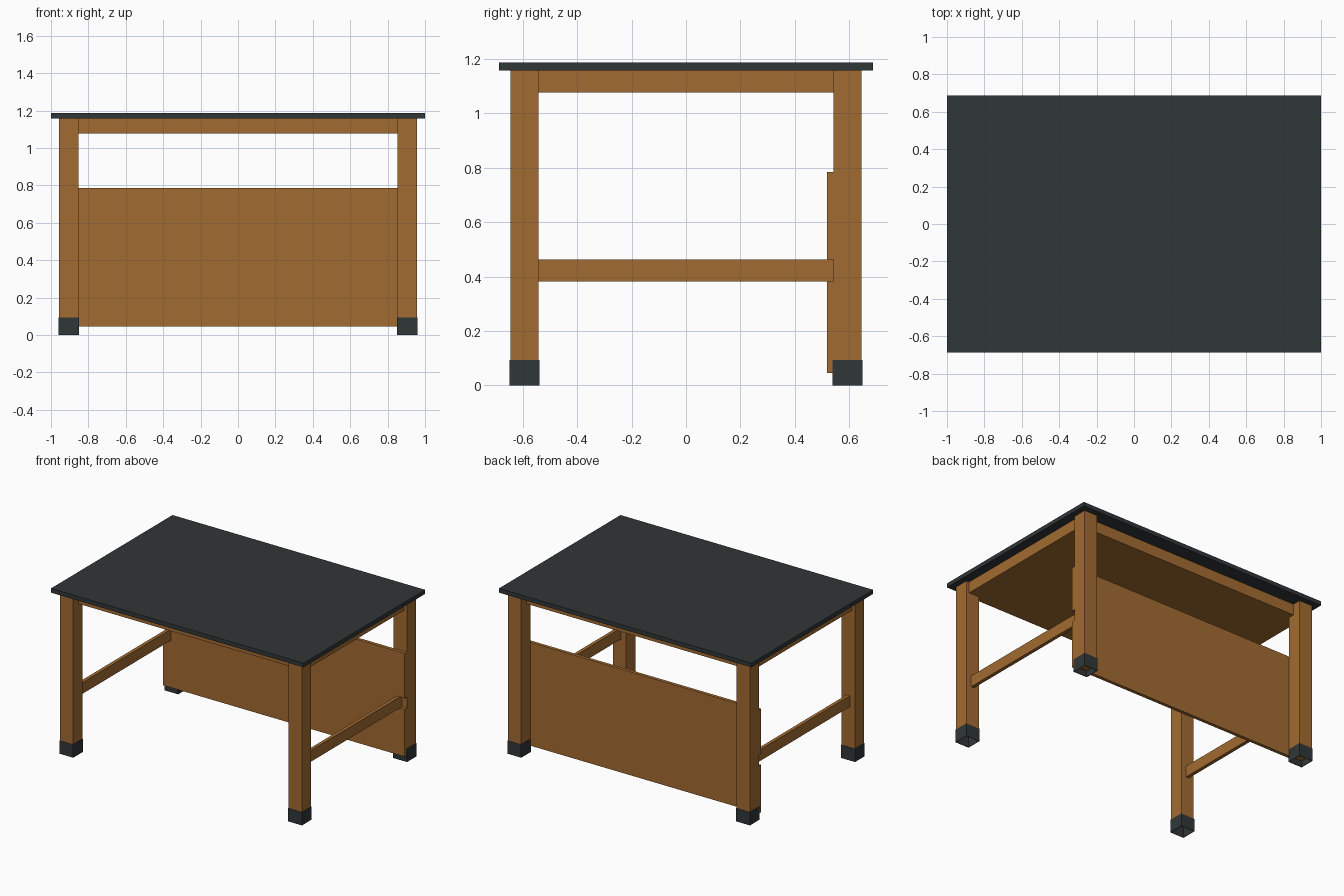
import bpy, bmesh

if "Cube" in bpy.data.objects:
    bpy.data.objects.remove(bpy.data.objects["Cube"])


def material(name, rgb):
    m = bpy.data.materials.new(name)
    m.diffuse_color = (*rgb, 1.0)
    m.use_nodes = True
    m.node_tree.nodes["Principled BSDF"].inputs["Base Color"].default_value = m.diffuse_color
    return m


WOOD = material("brown wood", (0.365, 0.147, 0.031))
DARK = material("dark slate", (0.030, 0.037, 0.038))


def add_object(name, bm, mat):
    bmesh.ops.recalc_face_normals(bm, faces=bm.faces)
    me = bpy.data.meshes.new(name)
    bm.to_mesh(me)
    bm.free()
    me.materials.append(mat)
    ob = bpy.data.objects.new(name, me)
    bpy.context.collection.objects.link(ob)
    return ob


def box(name, x, y, z, mat, open_ends=False):
    """Box from (min, max) ranges; open_ends removes top and bottom."""
    bm = bmesh.new()
    bmesh.ops.create_cube(bm, size=1)
    for v in bm.verts:
        v.co = [r[0] if c < 0 else r[1] for c, r in zip(v.co, (x, y, z))]
    if open_ends:
        bm.normal_update()
        ends = [f for f in bm.faces if abs(f.normal.z) > 0.5]
        bmesh.ops.delete(bm, geom=ends, context='FACES_ONLY')
    return add_object(name, bm, mat)


def around(c, half):
    return (c - half, c + half)


LX, LY, LW = 0.906, 0.594, 0.052      # leg centre and half width
IX, IY = LX - LW, LY - LW             # inner leg faces
RAIL = 0.0125                         # half thickness of stretchers
TOP, FRAME_LOW = 1.157, 1.077
ST_LOW, ST_HIGH = 0.383, 0.463
FX, FY = 0.935, 0.585                 # outer faces of the frame block

# Table top
box("table_top", (-1, 1), (-0.6875, 0.6875), (TOP, 1.187), DARK)

# Solid wooden frame block under the top, notched around the legs
corner = [(FX, -IY), (FX, IY), (IX, IY), (IX, FY)]
outline = corner + [(-x, y) for x, y in reversed(corner)] + [(-IX, -FY)]
outline = corner + [(-IX, FY), (-IX, IY), (-FX, IY), (-FX, -IY),
                    (-IX, -IY), (-IX, -FY), (IX, -FY), (IX, -IY)]


def slab(name, points, offset, mat):
    """Extrude a planar outline by an offset."""
    bm = bmesh.new()
    face = bm.faces.new([bm.verts.new(p) for p in points])
    ext = bmesh.ops.extrude_face_region(bm, geom=[face], use_keep_orig=True)
    moved = [g for g in ext["geom"] if isinstance(g, bmesh.types.BMVert)]
    bmesh.ops.translate(bm, verts=moved, vec=offset)
    return add_object(name, bm, mat)


slab("frame_block", [(x, y, FRAME_LOW) for x, y in outline],
     (0, 0, TOP - FRAME_LOW), WOOD)

# Legs with open-bottomed foot caps, and a stretcher on each side
for sx, side in ((-1, "left"), (1, "right")):
    for sy, end, low in ((-1, "front", 0.085), (1, "back", 0.045)):
        cx, cy = sx * LX, sy * LY
        box(f"{end}_{side}_leg", around(cx, LW), around(cy, LW), (low, TOP), WOOD)
        cap = box(f"{end}_{side}_foot_cap", around(cx, LW + 0.003),
                  around(cy, LW + 0.003), (0, 0.093), DARK, open_ends=True)
        sol = cap.modifiers.new("wall", 'SOLIDIFY')
        sol.thickness = 0.003
        sol.offset = -1
        sol.use_even_offset = True
    box(f"{side}_stretcher", around(sx * LX, RAIL), (-IY, IY), (ST_LOW, ST_HIGH), WOOD)

# Back panel, fixed inside the back legs and notched around the stretchers
half = [(LX + LW, 0.045), (LX + LW, ST_LOW), (LX - RAIL, ST_LOW),
        (LX - RAIL, ST_HIGH), (LX + LW, ST_HIGH), (LX + LW, 0.785)]
panel = half + [(-x, z) for x, z in reversed(half)]
slab("back_panel", [(x, 0.518, z) for x, z in panel], (0, IY - 0.518, 0), WOOD)
